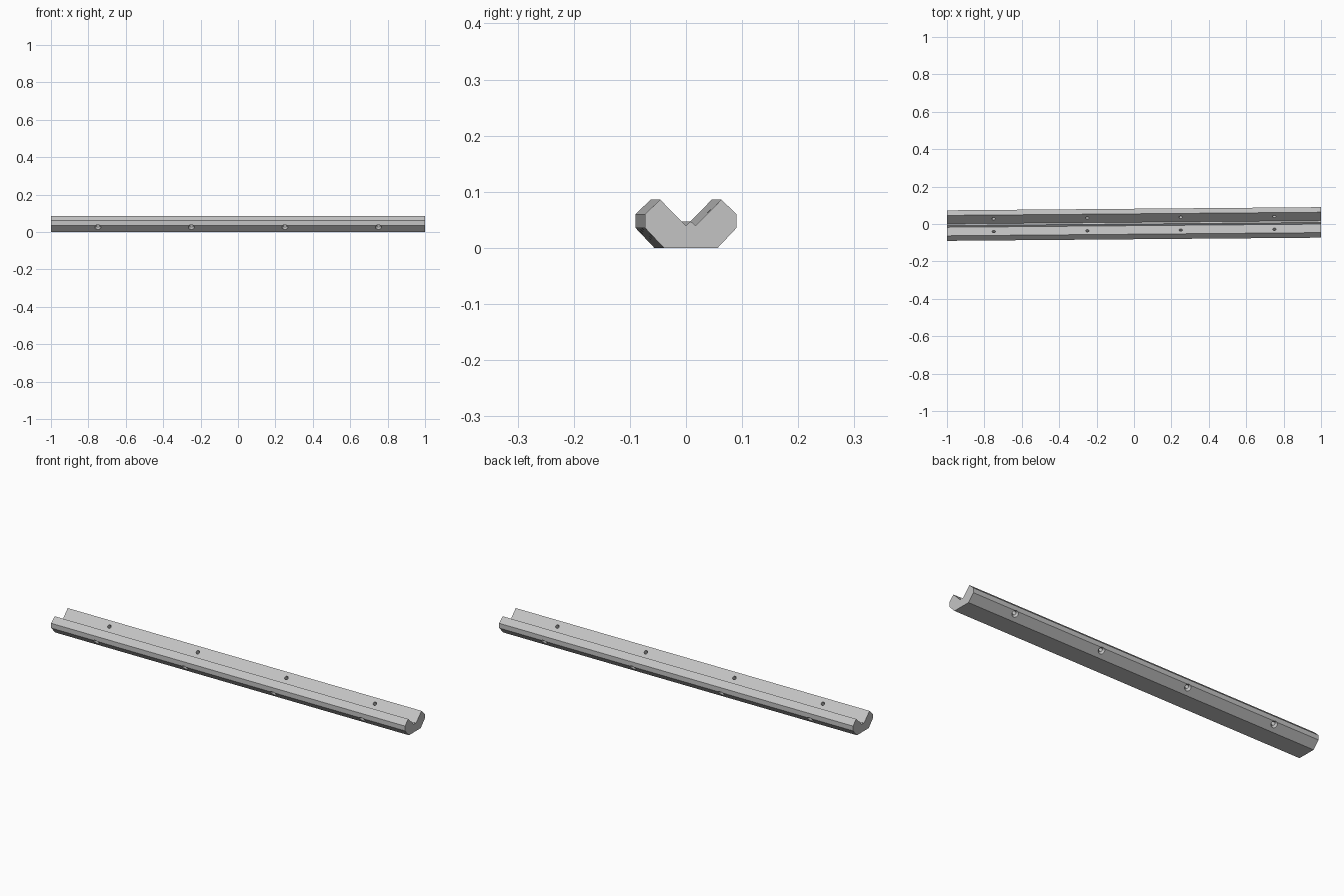
import bpy, bmesh, math
from mathutils import Matrix, Vector

cube = bpy.data.objects.get("Cube")
if cube:
    bpy.data.objects.remove(cube, do_unlink=True)

LENGTH = 1.9986
YAW = 0.0085          # the rail lies very slightly turned

grey = bpy.data.materials.new("light_grey")
grey.use_nodes = True
grey.diffuse_color = (0.55, 0.55, 0.55, 1)
grey.node_tree.nodes["Principled BSDF"].inputs["Base Color"].default_value = (0.55, 0.55, 0.55, 1)


def make_object(name, bm):
    bmesh.ops.recalc_face_normals(bm, faces=bm.faces)
    mesh = bpy.data.meshes.new(name)
    bm.to_mesh(mesh)
    bm.free()
    mesh.materials.append(grey)
    obj = bpy.data.objects.new(name, mesh)
    bpy.context.collection.objects.link(obj)
    obj.rotation_euler.z = YAW
    return obj


# Rail: mirrored V-groove section with a small centre ridge, extruded along x
half = [(0.048, 0), (0.0815, 0.0355), (0.0815, 0.06), (0.0545, 0.086), (0.009, 0.0395)]
section = half + [(0, 0.047)] + [(-y, z) for y, z in reversed(half)]
bm = bmesh.new()
face = bm.faces.new([bm.verts.new((-LENGTH / 2, y, z)) for y, z in section])
ext = bmesh.ops.extrude_face_region(bm, geom=[face])
moved = [v for v in ext["geom"] if isinstance(v, bmesh.types.BMVert)]
bmesh.ops.translate(bm, verts=moved, vec=(LENGTH, 0, 0))
rail = make_object("rail", bm)


# Screw holes: four pairs, square to the groove faces, countersunk outside
def hole_cutter(name, r_out, r_in, depth, centre_offset):
    bm = bmesh.new()
    for x in (-0.75, -0.25, 0.25, 0.75):
        for side in (-1, 1):
            axis = Vector((0, side, -1)).normalized()
            mouth = Vector((x, side * 0.0725, 0.0265))
            turn = axis.to_track_quat('Z', 'Y').to_matrix().to_4x4()
            place = Matrix.Translation(mouth + axis * centre_offset) @ turn
            bmesh.ops.create_cone(bm, cap_ends=True, segments=24, radius1=r_in,
                                  radius2=r_out, depth=depth, matrix=place)
    cutter = make_object(name, bm)
    cutter.hide_render = True
    cutter.display_type = 'WIRE'
    return cutter


cutters = [hole_cutter("drill_cutter", 0.009, 0.009, 0.14, -0.027),
           hole_cutter("countersink_cutter", 0.018, 0.008, 0.012, -0.004)]
for cutter in cutters:
    mod = rail.modifiers.new(cutter.name, 'BOOLEAN')
    mod.operation = 'DIFFERENCE'
    mod.solver = 'EXACT'
    mod.object = cutter

# Bake the holes into the rail and drop the helpers
bpy.context.view_layer.update()
baked = bpy.data.meshes.new_from_object(rail.evaluated_get(bpy.context.evaluated_depsgraph_get()))
rail.modifiers.clear()
rail.data = baked
for cutter in cutters:
    bpy.data.objects.remove(cutter, do_unlink=True)

bpy.ops.object.select_all(action='DESELECT')
rail.select_set(True)
bpy.context.view_layer.objects.active = rail
bpy.ops.object.shade_smooth_by_angle(angle=math.radians(30))
